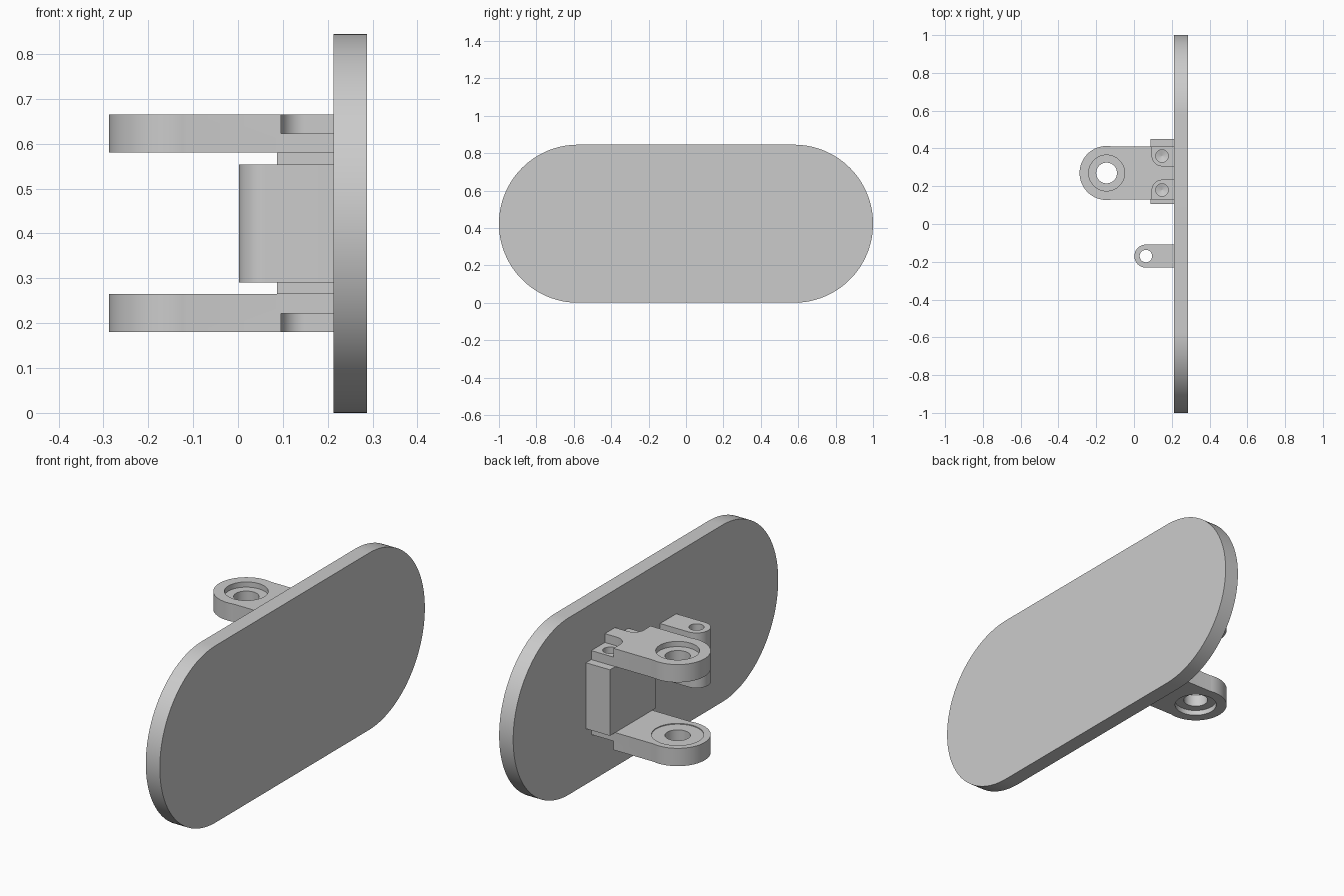
import bpy
import bmesh
from math import pi, cos, sin, radians
from mathutils import Matrix

cube = bpy.data.objects.get("Cube")
if cube:
    bpy.data.objects.remove(cube, do_unlink=True)

grey = bpy.data.materials.new("satin grey")
grey.use_nodes = True
grey.diffuse_color = (0.6, 0.6, 0.6, 1)
grey.node_tree.nodes["Principled BSDF"].inputs["Base Color"].default_value = (0.6, 0.6, 0.6, 1)

MID = 0.4225       # mid height, also the plate end radius
PLATE_X = 0.213    # inner face of the plate
EYE = (-0.145, 0.27)


def arc(cx, cy, r, start, end, steps=32):
    """Points along an arc, angles in degrees."""
    angles = [radians(start + (end - start) * i / steps) for i in range(steps + 1)]
    return [(cx + r * cos(a), cy + r * sin(a)) for a in angles]


def make_object(name, bm):
    bmesh.ops.recalc_face_normals(bm, faces=bm.faces)
    mesh = bpy.data.meshes.new(name)
    bm.to_mesh(mesh)
    bm.free()
    mesh.materials.append(grey)
    obj = bpy.data.objects.new(name, mesh)
    bpy.context.collection.objects.link(obj)
    return obj


def prism(name, outline, low, high):
    """Extrude a flat outline from z = low to z = high."""
    bm = bmesh.new()
    face = bm.faces.new([bm.verts.new((x, y, low)) for x, y in outline])
    top = bmesh.ops.extrude_face_region(bm, geom=[face])["geom"]
    verts = [v for v in top if isinstance(v, bmesh.types.BMVert)]
    bmesh.ops.translate(bm, verts=verts, vec=(0, 0, high - low))
    return make_object(name, bm)


def box(name, x0, x1, y0, y1, z0, z1):
    return prism(name, [(x0, y0), (x1, y0), (x1, y1), (x0, y1)], z0, z1)


def drum(name, centre, r0, r1, low, high):
    """Cylinder or cone, radius r0 at the bottom and r1 at the top."""
    bm = bmesh.new()
    place = Matrix.Translation((*centre, (low + high) / 2))
    bmesh.ops.create_cone(bm, cap_ends=True, segments=64, radius1=r0,
                          radius2=r1, depth=high - low, matrix=place)
    return make_object(name, bm)


def cut(obj, cutters):
    """Subtract each cutter, bake the result and remove the cutters."""
    for cutter in cutters:
        cutter.hide_render = True
        mod = obj.modifiers.new("cut", "BOOLEAN")
        mod.operation = "DIFFERENCE"
        mod.solver = "EXACT"
        mod.object = cutter
    graph = bpy.context.evaluated_depsgraph_get()
    baked = bpy.data.meshes.new_from_object(obj.evaluated_get(graph))
    obj.modifiers.clear()
    obj.data = baked
    for cutter in cutters:
        bpy.data.objects.remove(cutter, do_unlink=True)


def mirrored(obj, name):
    """Copy flipped about the mid height."""
    bm = bmesh.new()
    bm.from_mesh(obj.data)
    for v in bm.verts:
        v.co.z = 2 * MID - v.co.z
    return make_object(name, bm)


def screw_holes():
    holes = []
    for y in (0.36, 0.18):
        holes.append(drum("screw_hole", (0.148, y), 0.033, 0.033, 0.5, 0.75))
        holes.append(drum("screw_tip", (0.148, y), 0.001, 0.033, 0.482, 0.5001))
    return holes


# Pad plate with round ends, drawn flat then stood upright
reach = 1 - MID
outline = arc(reach, MID, MID, -90, 90, 64) + arc(-reach, MID, MID, 90, 270, 64)
plate = prism("plate", outline, PLATE_X, 0.287)
plate.data.transform(Matrix(((0, 0, 1, 0), (1, 0, 0, 0), (0, 1, 0, 0), (0, 0, 0, 1))))

# Upper arm with round eye, bearing seat and screw pockets
outline = arc(*EYE, 0.143, 78, 282, 64) + [(PLATE_X, 0.13), (PLATE_X, 0.41)]
upper_arm = prism("upper_arm", outline, 0.58, 0.665)
pocket = arc(0.148, 0.36, 0.052, 180, 270, 16) + [(0.3, 0.308), (0.3, 0.5), (0.096, 0.5)]
flipped = [(x, 0.54 - y) for x, y in reversed(pocket)]
cut(upper_arm, [
    drum("eye_hole", EYE, 0.055, 0.055, 0.5, 0.75),
    drum("bearing_seat", EYE, 0.095, 0.095, 0.64, 0.75),
    drum("inner_seat", EYE, 0.113, 0.113, 0.5, 0.584),
    prism("pocket_a", pocket, 0.623, 0.75),
    prism("pocket_b", flipped, 0.623, 0.75),
] + screw_holes())

# Mounting block: cut the upper half, then mirror it
upper_block = box("upper_block", 0.087, PLATE_X, 0.105, 0.45, MID, 0.58)
cut(upper_block, screw_holes())

# Lower arm and lower half of the block
lower_arm = mirrored(upper_arm, "lower_arm")
lower_block = mirrored(upper_block, "lower_block")

# Pin lug
LUG = (0.063, -0.17)
outline = arc(*LUG, 0.061, 90, 270) + [(PLATE_X, -0.231), (PLATE_X, -0.109)]
lug = prism("pin_lug", outline, 0.291, 0.554)
cut(lug, [drum("pin_hole", LUG, 0.033, 0.033, 0.2, 0.7)])

# Smooth the round walls and keep the edges sharp
for obj in (plate, upper_arm, lower_arm, upper_block, lower_block, lug):
    bpy.ops.object.select_all(action="DESELECT")
    obj.select_set(True)
    bpy.context.view_layer.objects.active = obj
    bpy.ops.object.shade_smooth_by_angle(angle=pi / 6)
